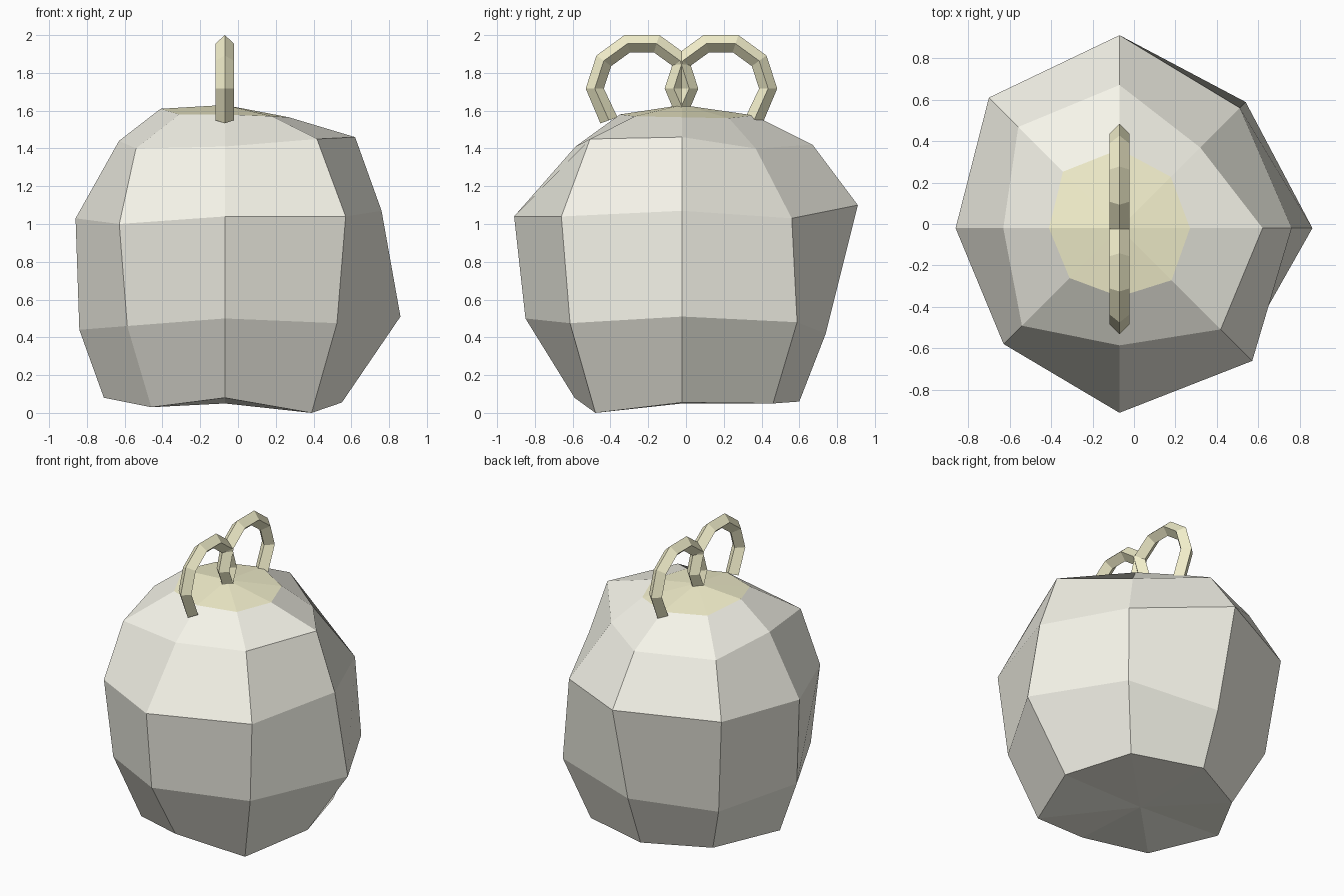
import bpy, bmesh
from math import sin, cos, radians

if "Cube" in bpy.data.objects:
    bpy.data.objects.remove(bpy.data.objects["Cube"])

AX, AY = -0.07, -0.02   # vertical axis of the model


def material(name, rgb):
    m = bpy.data.materials.new(name)
    m.diffuse_color = (*rgb, 1)
    m.use_nodes = True
    m.node_tree.nodes["Principled BSDF"].inputs["Base Color"].default_value = m.diffuse_color
    return m


cream = material("cream", (0.92, 0.91, 0.82))
yellow = material("pale_yellow", (0.92, 0.89, 0.62))


def add_object(name, bm, mats):
    bmesh.ops.recalc_face_normals(bm, faces=bm.faces)
    me = bpy.data.meshes.new(name)
    bm.to_mesh(me)
    bm.free()
    for m in mats:
        me.materials.append(m)
    ob = bpy.data.objects.new(name, me)
    bpy.context.collection.objects.link(ob)
    return ob


def bridge(bm, a, b):
    n = len(a)
    for i in range(n):
        bm.faces.new((a[i], a[(i + 1) % n], b[(i + 1) % n], b[i]))


# Body: five uneven eight-sided rings, (radii, heights) from east anticlockwise
RINGS = [
    ((.62, .68, .62, .58, .64, .55, .57, .65), (.055, .05, .06, .053, .08, .03, .08, 0)),
    ((.93, .86, .76, .79, .77, .73, .83, .84), (.51, .48, .42, .40, .44, .46, .50, .475)),
    ((.83, .82, .93, .89, .79, .79, .89, .905), (1.07, 1.03, 1.10, 1.07, 1.03, 1.0, 1.04, 1.04)),
    ((.69, .55, .69, .69, .56, .665, .565, .69), (1.46, 1.40, 1.42, 1.41, 1.44, 1.40, 1.41, 1.45)),
    ((.34, .35, .38, .385, .34, .34, .33, .355), (1.565, 1.56, 1.575, 1.58, 1.61, 1.58, 1.58, 1.57)),
]
bm = bmesh.new()
rings = []
for rad, hts in RINGS:
    rings.append([bm.verts.new((AX + r * cos(radians(45 * i)), AY + r * sin(radians(45 * i)), z))
                  for i, (r, z) in enumerate(zip(rad, hts))])
for a, b in zip(rings, rings[1:]):
    bridge(bm, a, b)
# Base fan and yellow crown fan
for ring, z, mat in ((rings[0], 0.05, 0), (rings[-1], 1.63, 1)):
    pole = bm.verts.new((AX, AY, z))
    for i in range(8):
        bm.faces.new((ring[i], ring[(i + 1) % 8], pole)).material_index = mat
add_object("body", bm, (cream, yellow))


# Top loops: open ring of diamond-section tube
def loop(name, cy, cz=1.717, R=0.25, t=0.048):
    path = [(R * cos(radians(a)), R * sin(radians(a)), a) for a in range(0, 181, 36)]
    path = [(.175, -.168, -20)] + path + [(-.175, -.168, 200)]
    bm = bmesh.new()
    secs = []
    for y, z, a in path:
        c, s = cos(radians(a)) * t, sin(radians(a)) * t
        secs.append([bm.verts.new((AX + dx, cy + y + k * c, cz + z + k * s))
                     for dx, k in ((0, 1), (.049, 0), (0, -1), (-.049, 0))])
    for a, b in zip(secs, secs[1:]):
        bridge(bm, a, b)
    bm.faces.new(secs[0])
    bm.faces.new(secs[-1])
    add_object(name, bm, (yellow,))


for side, name in ((-1, "front_loop"), (1, "back_loop")):
    loop(name, -0.024 + side * 0.209)
